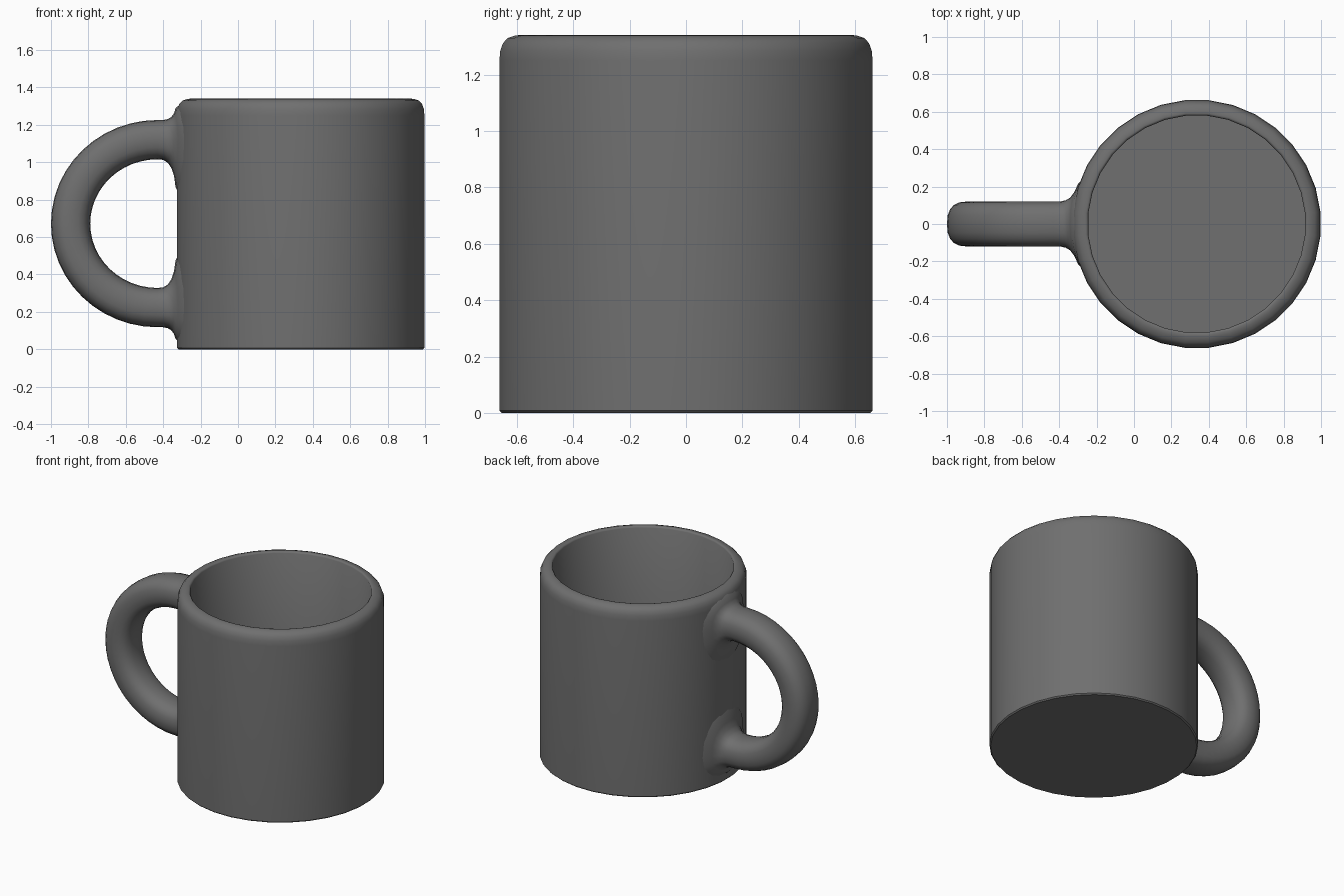
import bpy, bmesh, math

if "Cube" in bpy.data.objects:
    bpy.data.objects.remove(bpy.data.objects["Cube"])

CX, R, H = 0.335, 0.665, 1.34   # cup axis, outer radius, height
SEG = 32

grey = bpy.data.materials.new("dark_grey")
grey.diffuse_color = (0.16, 0.16, 0.16, 1)
grey.use_nodes = True
grey.node_tree.nodes["Principled BSDF"].inputs["Base Color"].default_value = grey.diffuse_color


def finish(name, bm, angle):
    bmesh.ops.recalc_face_normals(bm, faces=bm.faces)
    mesh = bpy.data.meshes.new(name)
    bm.to_mesh(mesh)
    bm.free()
    mesh.materials.append(grey)
    ob = bpy.data.objects.new(name, mesh)
    bpy.context.collection.objects.link(ob)
    bpy.ops.object.select_all(action='DESELECT')
    ob.select_set(True)
    bpy.context.view_layer.objects.active = ob
    bpy.ops.object.shade_smooth_by_angle(angle=math.radians(angle))


def skin(rings):
    """Bridge equal closed rings of points and cap both ends."""
    bm = bmesh.new()
    loops = [[bm.verts.new(p) for p in ring] for ring in rings]
    n = len(loops[0])
    for a, b in zip(loops, loops[1:]):
        for i in range(n):
            j = (i + 1) % n
            bm.faces.new((a[i], a[j], b[j], b[i]))
    bm.faces.new(loops[0])
    bm.faces.new(loops[-1])
    return bm


# Cup: outer wall, rounded rim, inner wall and floor
profile = [(R - 0.008, 0), (R, 0.008), (R, 1.25), (R - 0.003, 1.285),
           (R - 0.013, 1.312), (R - 0.03, 1.33), (R - 0.055, 1.338),
           (R - 0.07, H), (0.588, 1.338), (0.582, 1.33), (0.582, 0.08)]


def circle(r, z):
    angles = [2 * math.pi * (i + 0.5) / SEG for i in range(SEG)]
    return [(CX + r * math.cos(a), r * math.sin(a), z) for a in angles]


finish("cup", skin([circle(r, z) for r, z in profile]), 40)

# Handle: rounded section swept round a half loop, flared into the cup wall
MID, RX, RZ = 0.672, 0.465, 0.449
HX, HZ, HY = -0.43, 0.105, 0.12
N = 20
section = []
for i in range(N):
    t = 2 * math.pi * i / N
    c, s = math.cos(t), math.sin(t)
    section.append((math.copysign(abs(c) ** 0.8, c), math.copysign(abs(s) ** 0.8, s)))

# distance from wall, outward, inward and sideways growth
flare = [(0.07, 1.0, 1.03, 1.01), (0.045, 1.05, 1.18, 1.06),
         (0.026, 1.16, 1.45, 1.18), (0.012, 1.35, 1.85, 1.4),
         (0.004, 1.6, 2.4, 1.8), (-0.02, 1.8, 2.9, 2.1)]


def end_ring(side, off, out, inn, wide):
    ring = []
    for u, v in section:
        y = v * HY * wide
        z = MID + side * (RZ + u * HZ * (out if u > 0 else inn))
        ring.append((CX - math.sqrt((R + off) ** 2 - y * y), y, z))
    return ring


def arc_ring(a):
    c, s = math.cos(a), math.sin(a)
    return [(HX - (RX + u * HZ) * c, v * HY, MID + (RZ + u * HZ) * s)
            for u, v in section]


STEPS = 24
rings = [end_ring(1, *f) for f in reversed(flare)]
rings += [arc_ring(math.pi * (0.5 - i / STEPS)) for i in range(STEPS + 1)]
rings += [end_ring(-1, *f) for f in flare]
finish("handle", skin(rings), 60)
